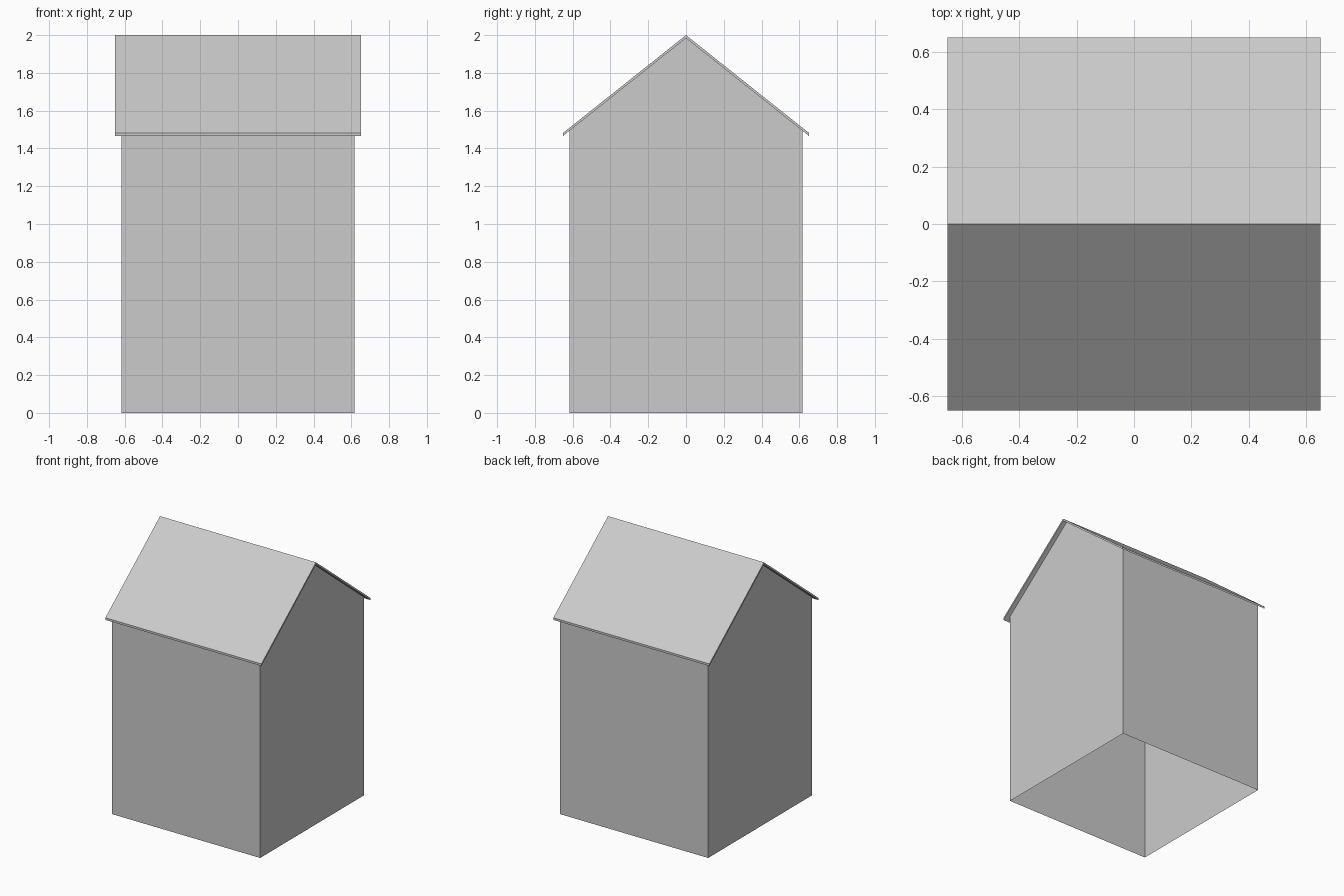
import bpy, bmesh

if "Cube" in bpy.data.objects:
    bpy.data.objects.remove(bpy.data.objects["Cube"])

W = 0.617      # wall half width
R = 0.65       # roof half width
RIDGE, EAVE, T = 2.0, 1.483, 0.016
SLOPE = (RIDGE - EAVE) / R


def extrude_profile(name, profile, half, caps_only_sides=None):
    """Extrude a (y, z) profile along x; skip the side faces listed as open."""
    bm = bmesh.new()
    ends = [[bm.verts.new((x, y, z)) for y, z in profile] for x in (-half, half)]
    a, b = ends
    n = len(profile)
    bm.faces.new(a[::-1])
    bm.faces.new(b)
    for i in range(n):
        if i not in (caps_only_sides or ()):
            j = (i + 1) % n
            bm.faces.new((a[i], a[j], b[j], b[i]))
    bmesh.ops.recalc_face_normals(bm, faces=bm.faces)
    mesh = bpy.data.meshes.new(name)
    bm.to_mesh(mesh)
    bm.free()
    obj = bpy.data.objects.new(name, mesh)
    bpy.context.collection.objects.link(obj)
    return obj


# Thin gabled walls, open underneath and under the roof
top = RIDGE - T
side = top - SLOPE * W
extrude_profile("walls", [(-W, 0), (W, 0), (W, side), (0, top), (-W, side)],
                W, caps_only_sides=(0, 2, 3))

# Pitched roof sheet with small overhang
extrude_profile("roof", [(-R, EAVE - T), (0, RIDGE - T), (R, EAVE - T),
                         (R, EAVE), (0, RIDGE), (-R, EAVE)], R)
